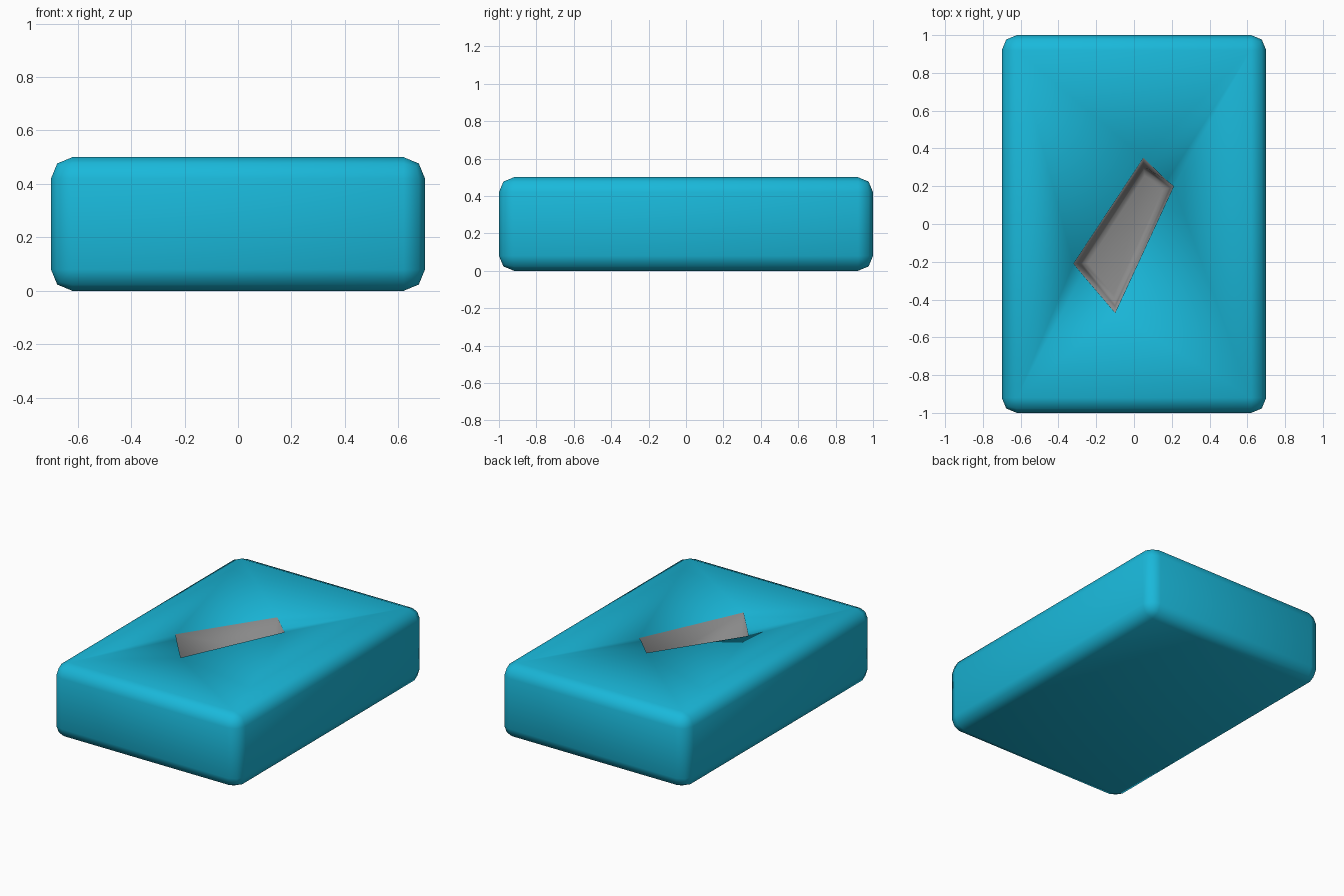
import bpy, bmesh
from mathutils import Vector

if "Cube" in bpy.data.objects:
    bpy.data.objects.remove(bpy.data.objects["Cube"])


def material(name, colour):
    mat = bpy.data.materials.new(name)
    mat.diffuse_color = colour
    mat.use_nodes = True
    mat.node_tree.nodes["Principled BSDF"].inputs["Base Color"].default_value = mat.diffuse_color
    return mat


def make_object(name, bm, mat):
    bmesh.ops.recalc_face_normals(bm, faces=bm.faces)
    mesh = bpy.data.meshes.new(name)
    bm.to_mesh(mesh)
    bm.free()
    mesh.materials.append(mat)
    obj = bpy.data.objects.new(name, mesh)
    bpy.context.collection.objects.link(obj)
    return obj


blue = material("blue", (0.01, 0.48, 0.7, 1))
grey = material("dark_grey", (0.25, 0.25, 0.25, 1))

# Block with rounded edges
bm = bmesh.new()
bmesh.ops.create_cube(bm, size=1)
for v in bm.verts:
    v.co = Vector((v.co.x * 1.4, v.co.y * 2, v.co.z * 0.5 + 0.25))
bmesh.ops.bevel(bm, geom=bm.edges[:], offset=0.08, segments=2,
                profile=0.5, affect='EDGES')
block = make_object("block", bm, blue)

# Slanted pocket: mouth on the top face, smaller floor below
TOP, DEPTH = 0.5, 0.26
mouth = [(0.05, 0.35), (0.21, 0.20), (-0.10, -0.47), (-0.32, -0.21)]
floor = [(0.05, 0.30), (0.19, 0.19), (-0.10, -0.43), (-0.28, -0.21)]
bm = bmesh.new()
low, high = [], []
for m, f in zip(mouth, floor):
    a = Vector((*m, TOP))
    b = Vector((*f, TOP - DEPTH))
    low.append(bm.verts.new(b))
    high.append(bm.verts.new(a + (a - b) * 0.3))
bm.faces.new(low)
bm.faces.new(high)
for i in range(4):
    j = (i + 1) % 4
    bm.faces.new((low[i], low[j], high[j], high[i]))
rim = [e for e in bm.edges if all(v in low for v in e.verts)]
bmesh.ops.bevel(bm, geom=rim, offset=0.03, segments=2,
                profile=0.5, affect='EDGES')
cutter = make_object("pocket_cutter", bm, grey)
cutter.hide_render = True

# Cut the pocket
cut = block.modifiers.new("pocket", 'BOOLEAN')
cut.operation = 'DIFFERENCE'
cut.solver = 'EXACT'
cut.material_mode = 'TRANSFER'
cut.object = cutter
bpy.context.view_layer.objects.active = block
block.select_set(True)
bpy.ops.object.modifier_apply(modifier=cut.name)
bpy.data.objects.remove(cutter)
bpy.ops.object.shade_smooth()
